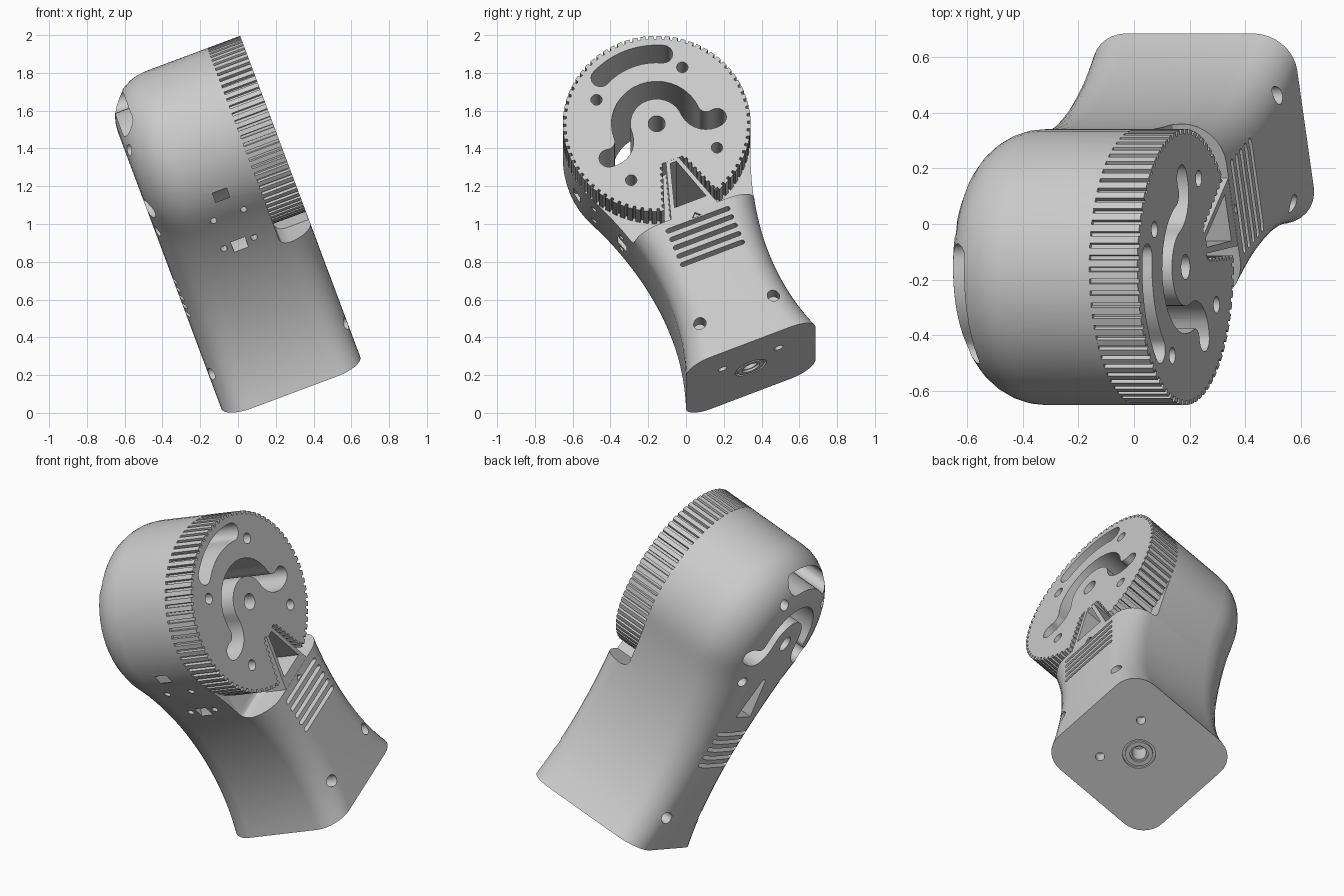
import bpy, bmesh, math
from math import sin, cos, pi, radians
from mathutils import Matrix, Vector

if "Cube" in bpy.data.objects:
    bpy.data.objects.remove(bpy.data.objects["Cube"], do_unlink=True)

# Working frame: x = wheel axle, y = across the handle, z = up the handle, wheel hub at y = z = 0
PLACE = (Matrix.Rotation(radians(-20.5), 4, 'Y') @ Matrix.Translation((0, -0.155, 1.369))
         @ Matrix.Rotation(radians(22), 4, 'X'))
X_LOW, X_HIGH, X_WHEEL = -0.075, 0.71, 0.525
MID = 0.32
RADIUS, BOTTOM = 0.497, -1.33

grey = bpy.data.materials.new("light_grey")
grey.use_nodes = True
grey.diffuse_color = (0.6, 0.6, 0.6, 1)
grey.node_tree.nodes["Principled BSDF"].inputs["Base Color"].default_value = (0.6, 0.6, 0.6, 1)


def make_object(name, bm):
    bmesh.ops.recalc_face_normals(bm, faces=bm.faces)
    mesh = bpy.data.meshes.new(name)
    bm.to_mesh(mesh)
    bm.free()
    mesh.materials.append(grey)
    obj = bpy.data.objects.new(name, mesh)
    bpy.context.collection.objects.link(obj)
    return obj


def prism(bm, outline, a, b, axis=0):
    """Extrude a 2D outline from a to b along an axis."""
    def point(u, v, h):
        c = [u, v]
        c.insert(axis, h)
        return bm.verts.new(c)
    lo = [point(u, v, a) for u, v in outline]
    hi = [point(u, v, b) for u, v in outline]
    bm.faces.new(lo)
    bm.faces.new(hi)
    n = len(lo)
    for i in range(n):
        j = (i + 1) % n
        bm.faces.new((lo[i], lo[j], hi[j], hi[i]))


def circle(u, v, r, n=24):
    return [(u + r * cos(2 * pi * i / n), v + r * sin(2 * pi * i / n)) for i in range(n)]


def arc(r, start, end, step=6, u=0, v=0):
    return [(u + r * cos(radians(a)), v + r * sin(radians(a))) for a in range(start, end + 1, step)]


def stroke(path, w):
    """Outline of a path with half width w and round ends."""
    pts = [Vector(p) for p in path]
    left, right = [], []
    for i, p in enumerate(pts):
        d = (pts[min(i + 1, len(pts) - 1)] - pts[max(i - 1, 0)]).normalized()
        n = Vector((-d.y, d.x)) * w
        left.append(p + n)
        right.append(p - n)

    def cap(p, start):
        a = math.atan2(start.y - p.y, start.x - p.x)
        return [p + Vector((cos(a - k * pi / 8), sin(a - k * pi / 8))) * w for k in range(1, 8)]
    ring = left + cap(pts[-1], left[-1]) + right[::-1] + cap(pts[0], right[0])
    return [tuple(p) for p in ring]


def bezier(a, b, c, d, n):
    out = []
    for i in range(n + 1):
        t = i / n
        s = 1 - t
        out.append(Vector(a) * s**3 + Vector(b) * 3 * s * s * t
                   + Vector(c) * 3 * s * t * t + Vector(d) * t**3)
    return out


def finish(obj, cutters=()):
    """Apply the cuts, shade and place the part."""
    for c in cutters:
        mod = obj.modifiers.new("cut", 'BOOLEAN')
        mod.operation, mod.solver, mod.object = 'DIFFERENCE', 'EXACT', c
    bpy.context.view_layer.update()
    graph = bpy.context.evaluated_depsgraph_get()
    mesh = bpy.data.meshes.new_from_object(obj.evaluated_get(graph))
    obj.modifiers.clear()
    obj.data = mesh
    mesh.polygons.foreach_set("use_smooth", [True] * len(mesh.polygons))
    mesh.set_sharp_from_angle(angle=radians(28))
    mesh.transform(PLACE)


# Body: side outline of round head and waisted handle, stacked along the axle with soft edges
half = bezier((0.37, BOTTOM), (0.25, -1.0), (0.274, -0.612), (0.455, -0.2), 28)
half += [Vector(p) for p in arc(RADIUS, -18, 90)]
blends = [min(1, (p.y - BOTTOM) / 1.03) for p in half]
normals = []
for i, blend in enumerate(blends):
    d = (half[min(i + 1, len(half) - 1)] - half[max(i - 1, 0)]).normalized()
    normals.append(Vector((d.y, -d.x * blend)))
normals[-1] = Vector((0, 1))


def body_ring(bm, t, low):
    pts = []
    for p, n, blend in zip(half, normals, blends):
        r = 0.15 + 0.1 * blend if low else 0.15
        q = p - n * r * (1 - sin(t))
        x = X_LOW + r * (1 - cos(t)) if low else X_HIGH - r * (1 - cos(t))
        pts.append((x, q.x, q.y))
    ring = pts + [(x, -y, z) for x, y, z in pts[-2::-1]]
    return [bm.verts.new(c) for c in ring]


bm = bmesh.new()
steps = [k * pi / 16 for k in range(9)]
rings = [body_ring(bm, t, True) for t in steps] + [body_ring(bm, t, False) for t in steps[::-1]]
for r0, r1 in zip(rings, rings[1:]):
    for i in range(len(r0) - 1):
        bm.faces.new((r0[i], r0[i + 1], r1[i + 1], r1[i]))
bm.faces.new(rings[0])
bm.faces.new(rings[-1])
# One flat base face
bm.faces.new([r[0] for r in rings] + [r[-1] for r in rings[::-1]])
body = make_object("body", bm)

# Wheel with square teeth
TEETH = 72
gear = []
for i in range(TEETH):
    for f, r in ((0, RADIUS), (0.6, RADIUS), (0.64, 0.48), (0.96, 0.48)):
        a = 2 * pi * (i + f) / TEETH
        gear.append((r * cos(a), r * sin(a)))
bm = bmesh.new()
prism(bm, gear, X_WHEEL - 0.002, X_HIGH)
wheel = make_object("toothed_wheel", bm)

# Wedge-shaped pointer between handle and wheel
bm = bmesh.new()
prism(bm, [(-0.035, -0.215), (0.035, -0.215), (0.135, -0.54), (-0.135, -0.54)],
      X_WHEEL - 0.004, X_HIGH - 0.001)
pointer = make_object("pointer_wedge", bm)

# Cutter: openings that pass through head and wheel
bm = bmesh.new()
arm = [tuple(p) for p in bezier((0.31, -0.085), (0.25, -0.10), (0.195, -0.06), (0.19, 0), 8)[:-1]]
winding = arm + arc(0.19, 0, 180, 10) + [(-y, z) for y, z in arm[::-1]]
openings = [stroke(winding, 0.05), stroke(arc(0.395, 63, 117), 0.05), circle(0, 0, 0.045),
            [(-0.018, -0.235), (0.018, -0.235), (0.09, -0.475), (-0.09, -0.475)]]
openings += [circle(sy * 0.245, sz * 0.245, 0.03) for sy in (1, -1) for sz in (1, -1)]
for o in openings:
    prism(bm, o, -0.3, 1.0)
through = make_object("through_cutter", bm)

# Cutter: wedge gap with serrated edges in the wheel
bm = bmesh.new()
edge = []
for k in range(9):
    z = -0.22 - k * 0.033
    y = 0.06 + 0.012 * k
    edge += [(y, z), (y, z - 0.016), (y + 0.017, z - 0.017), (y + 0.017, z - 0.032)]
prism(bm, edge + [(-y, z) for y, z in edge[::-1]], 0.4, 0.9)
gap = make_object("gap_cutter", bm)

# Cutter: seat for the wheel, with a rounded inner corner
bm = bmesh.new()
seat = [(X_WHEEL, 0.8), (X_WHEEL, -0.49), (0.532, -0.51), (0.55, -0.524), (0.575, -0.53),
        (0.9, -0.53), (0.9, 0.8)]
prism(bm, seat, -0.8, 0.8, axis=1)
seat_cut = make_object("seat_cutter", bm)

# Cutter: grip slits, screw holes, base socket and strap tunnel
bm = bmesh.new()
for a, b in ((-0.3, 0.04), (0.6, 0.9)):
    for k in range(5):
        z = -0.585 - 0.051 * k
        prism(bm, stroke([(-0.17, z), (0.17, z)], 0.012), a, b)
    for side in (1, -1):
        prism(bm, circle(side * 0.21, -1.13, 0.033), a, b)
prism(bm, [(-0.025, -0.565), (0.025, -0.565), (0, -0.54)], 0.69, 0.9)
for y in (0.16, -0.16):
    prism(bm, circle(0.46, y, 0.025), BOTTOM - 0.1, BOTTOM + 0.07, axis=2)
prism(bm, circle(MID, 0, 0.04), BOTTOM - 0.1, BOTTOM + 0.12, axis=2)
prism(bm, stroke(arc(0.257, -62, 94, u=-0.597, v=-0.313), 0.025), MID - 0.04, MID + 0.04)
for x in (MID - 0.085, MID + 0.085):
    for z in (-0.42, -0.22):
        prism(bm, circle(x, z, 0.018, 12), -0.6, -0.3, axis=1)
details = make_object("detail_cutter", bm)

# Cutter: shallow ring around the base socket
bm = bmesh.new()
prism(bm, circle(MID, 0, 0.09, 32), BOTTOM - 0.1, BOTTOM + 0.012, axis=2)
recess = make_object("recess_cutter", bm)

finish(body, (seat_cut, through, details, recess))
finish(wheel, (through, gap))
finish(pointer, (through,))
for c in (through, gap, seat_cut, details, recess):
    bpy.data.objects.remove(c, do_unlink=True)

# Flush collar inside the base recess
bm = bmesh.new()
n = 32
loops = [[bm.verts.new((MID + r * cos(2 * pi * i / n), r * sin(2 * pi * i / n), z)) for i in range(n)]
         for r, z in ((0.05, BOTTOM), (0.075, BOTTOM), (0.075, BOTTOM + 0.014), (0.05, BOTTOM + 0.014))]
for k in range(4):
    for i in range(n):
        j = (i + 1) % n
        a, b = loops[k], loops[(k + 1) % 4]
        bm.faces.new((a[i], a[j], b[j], b[i]))
finish(make_object("socket_collar", bm))
